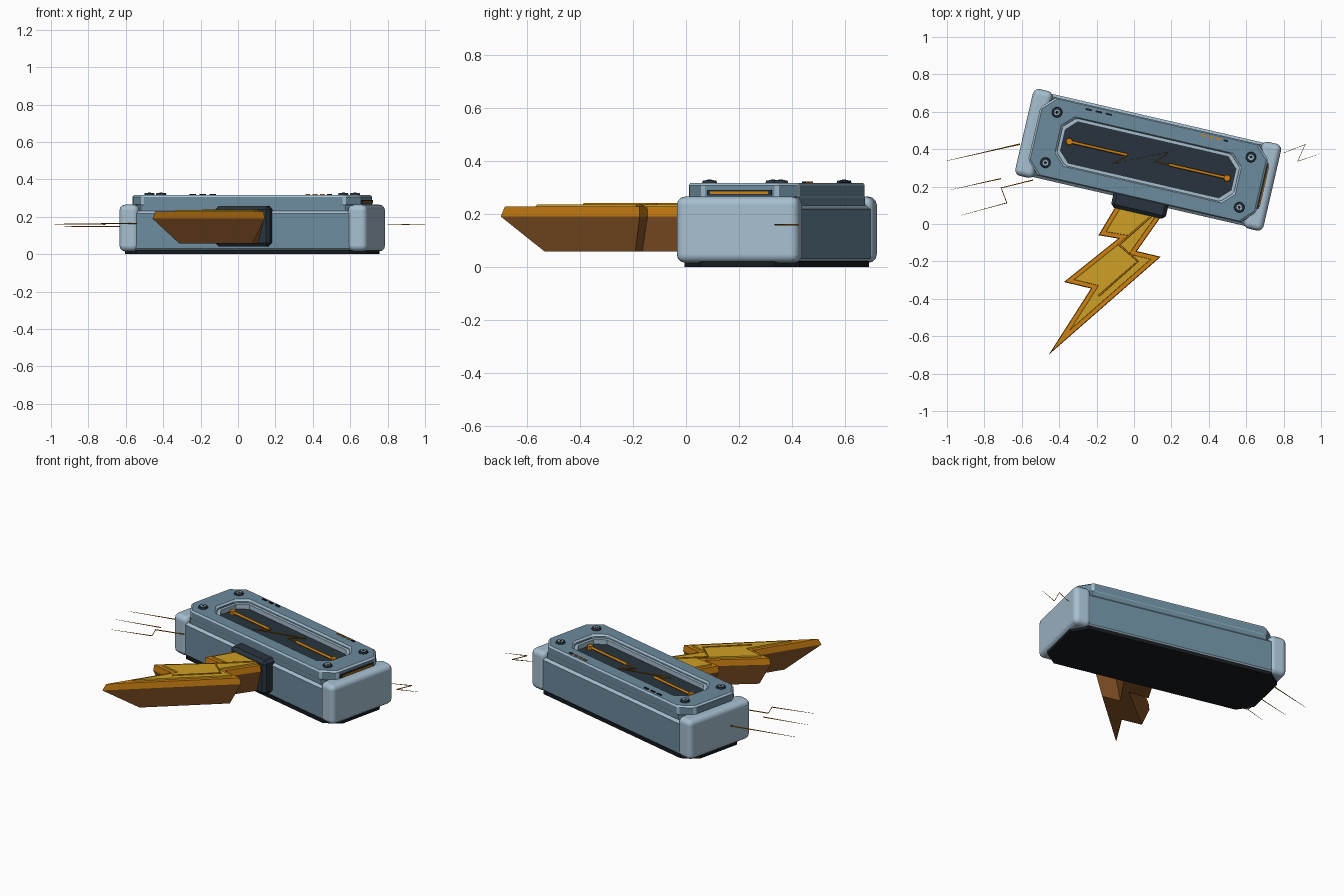
import bpy, bmesh, math
from mathutils import Matrix, Vector

cube = bpy.data.objects.get("Cube")
if cube:
    bpy.data.objects.remove(cube)


def material(name, color):
    m = bpy.data.materials.new(name)
    m.use_nodes = True
    m.diffuse_color = (*color, 1)
    m.node_tree.nodes["Principled BSDF"].inputs["Base Color"].default_value = (*color, 1)
    return m


STEEL = material("blue steel", (0.15, 0.26, 0.34))
PALE = material("pale steel", (0.38, 0.52, 0.63))
DARK = material("dark slate", (0.021, 0.034, 0.048))
BLACK = material("black rubber", (0.008, 0.011, 0.014))
ORANGE = material("orange", (0.62, 0.22, 0.006))
YELLOW = material("gold", (0.62, 0.35, 0.018))
BROWN = material("brown", (0.25, 0.09, 0.02))

# The head is turned about the vertical axis
HEAD = Matrix.Translation((0.076, 0.343, 0)) @ Matrix.Rotation(math.radians(-13.0), 4, 'Z')
WORLD = Matrix.Identity(4)


def finish(name, bm, mats, frame, bevel=0, segments=1):
    bmesh.ops.recalc_face_normals(bm, faces=bm.faces)
    me = bpy.data.meshes.new(name)
    bm.to_mesh(me)
    bm.free()
    for m in mats:
        me.materials.append(m)
    ob = bpy.data.objects.new(name, me)
    bpy.context.collection.objects.link(ob)
    ob.matrix_world = frame
    if bevel:
        mod = ob.modifiers.new("edge", 'BEVEL')
        mod.width, mod.segments, mod.material = bevel, segments, len(mats) - 1
        if segments > 1:
            me.shade_smooth()
            mod.harden_normals = True
    return ob


def octagon(l, w, c):
    return [(l, c - w), (l, w - c), (l - c, w), (c - l, w),
            (-l, w - c), (-l, c - w), (c - l, -w), (l - c, -w)]


def prism(name, low, z0, high, z1, mats, frame=HEAD, **kw):
    bm = bmesh.new()
    a = [bm.verts.new((x, y, z0)) for x, y in low]
    b = [bm.verts.new((x, y, z1)) for x, y in high]
    bm.faces.new(a)
    bm.faces.new(b)
    for i in range(len(a)):
        j = (i + 1) % len(a)
        bm.faces.new((a[i], a[j], b[j], b[i]))
    return finish(name, bm, mats, frame, **kw)


def ring(name, outer, inner, z0, z1, mats, **kw):
    bm = bmesh.new()
    loops = [[bm.verts.new((x, y, z)) for x, y in pts]
             for pts, z in ((outer, z0), (outer, z1), (inner, z1), (inner, z0))]
    n = len(outer)
    for k in range(4):
        p, q = loops[k], loops[(k + 1) % 4]
        for i in range(n):
            j = (i + 1) % n
            bm.faces.new((p[i], p[j], q[j], q[i]))
    return finish(name, bm, mats, HEAD, **kw)


def box(name, center, size, mats, **kw):
    bm = bmesh.new()
    bmesh.ops.create_cube(bm, size=1)
    bmesh.ops.scale(bm, vec=size, verts=bm.verts)
    bmesh.ops.translate(bm, vec=center, verts=bm.verts)
    return finish(name, bm, mats, HEAD, **kw)


def disc(name, center, radius, depth, mat, sides=16):
    bm = bmesh.new()
    bmesh.ops.create_cone(bm, cap_ends=True, segments=sides, radius1=radius,
                          radius2=radius * 0.85, depth=depth,
                          matrix=Matrix.Translation(center))
    return finish(name, bm, [mat], HEAD)


def wire(name, pts, radius, mat, frame=WORLD, taper=None):
    cu = bpy.data.curves.new(name, 'CURVE')
    cu.dimensions, cu.bevel_depth, cu.bevel_resolution = '3D', radius, 1
    cu.use_fill_caps = True
    sp = cu.splines.new('POLY')
    sp.points.add(len(pts) - 1)
    for i, p in enumerate(pts):
        sp.points[i].co = (*p, 1)
        if taper:
            sp.points[i].radius = taper[i]
    cu.materials.append(mat)
    ob = bpy.data.objects.new(name, cu)
    bpy.context.collection.objects.link(ob)
    ob.matrix_world = frame


def inset(pts, d):
    # Moves every side of an anticlockwise outline inward by d
    out = []
    for i in range(len(pts)):
        p, q, r = (Vector(pts[(i + k) % len(pts)]) for k in (-1, 0, 1))
        a, b = (q - p).normalized(), (r - q).normalized()
        na, nb = Vector((-a.y, a.x)), Vector((-b.y, b.x))
        out.append(tuple(q + (na + nb) * d / (1 + na.dot(nb))))
    return out


# Head body, base and end caps
base = octagon(0.665, 0.222, 0.08)
prism("base_plate", base, 0, base, 0.022, [BLACK])
core = octagon(0.62, 0.213, 0.06)
prism("head_core", core, 0.02, core, 0.262, [STEEL])
box("body_panel", (0, 0, 0.124), (1.2, 0.456, 0.215), [STEEL, PALE], bevel=0.014)
for side, label in ((1, "left"), (-1, "right")):
    box(label + "_end_cap", (side * 0.627, 0, 0.14), (0.108, 0.476, 0.25),
        [PALE], bevel=0.032, segments=3)

# Top frame with its sunken window
ring("top_frame", octagon(0.625, 0.215, 0.07), octagon(0.485, 0.13, 0.06),
     0.255, 0.317, [STEEL, PALE], bevel=0.01)
ring("window_liner", octagon(0.488, 0.133, 0.06), octagon(0.468, 0.113, 0.055),
     0.255, 0.297, [PALE])
floor = octagon(0.475, 0.12, 0.055)
prism("window_floor", floor, 0.255, floor, 0.268, [DARK])

# Glowing filament in the window
z = 0.28
for s in (-1, 1):
    wire("filament_rod", [(s * 0.433, 0, z), (s * 0.115, 0, z)], 0.008, ORANGE, HEAD)
    disc("filament_end", (s * 0.433, 0, z), 0.02, 0.02, ORANGE, 10)
wire("filament_spark", [(-0.115, 0, z), (-0.18, -0.064, z), (0.11, 0.072, z),
                        (0.04, 0, z), (0.115, 0, z)], 0.004, ORANGE, HEAD)

# Corner screws
for x in (-0.532, 0.532):
    for y in (-0.138, 0.138):
        disc("screw_ring", (x, y, 0.319), 0.03, 0.014, DARK)
        disc("screw_head", (x, y, 0.324), 0.018, 0.008, PALE)
        disc("screw_socket", (x, y, 0.327), 0.009, 0.005, BLACK, 6)

# Vent marks and indicator lights along the back edge
for x in (-0.37, -0.315, -0.26):
    box("vent_mark", (x, 0.19, 0.318), (0.034, 0.01, 0.008), [BLACK])
for i in range(4):
    box("indicator", (0.26 + i * 0.04, 0.193, 0.318), (0.024, 0.01, 0.008),
        [ORANGE if i < 3 else BLACK])

# Light strip on the left end
box("strip_slot", (0.627, 0, 0.28), (0.012, 0.25, 0.02), [DARK])
box("light_strip", (0.632, 0, 0.279), (0.012, 0.225, 0.009), [ORANGE])

# Handle collar
box("handle_collar", (0.01, -0.243, 0.15), (0.3, 0.095, 0.215), [DARK], bevel=0.018)

# Zigzag bolt handle
bolt = [(-0.04, 0.19), (-0.19, -0.06), (-0.085, -0.078), (-0.375, -0.31),
        (-0.23, -0.345), (-0.457, -0.70), (0.143, -0.175), (0.015, -0.145),
        (0.2, 0.118)]
prism("bolt_underside", inset(bolt, 0.031), 0.057, bolt, 0.19, [BROWN], WORLD)
prism("bolt_edge", bolt, 0.19, inset(bolt, 0.003), 0.228, [ORANGE], WORLD)
prism("bolt_face", inset(bolt, 0.024), 0.225, inset(bolt, 0.026), 0.236, [YELLOW], WORLD)
wire("bolt_ridge", [(0.085, 0.04, 0.236), (-0.08, -0.11, 0.236),
                    (0.02, -0.2, 0.236), (-0.19, -0.385, 0.236)][1:], 0.005, ORANGE)
wire("bolt_neck_ridge", [(0.09, 0.04, 0.236), (-0.08, -0.11, 0.236)], 0.005, ORANGE)

# Loose sparks at both ends
wire("long_spark", [(-1.0, 0.338, 0.148), (-0.61, 0.427, 0.148)], 0.004, ORANGE,
     taper=[0.2, 1])
wire("short_spark", [(-0.98, 0.183, 0.16), (-0.71, 0.243, 0.16)], 0.003, ORANGE,
     taper=[0.2, 1])
wire("bent_spark", [(-0.93, 0.045, 0.165), (-0.68, 0.113, 0.165),
                    (-0.71, 0.193, 0.165), (-0.54, 0.235, 0.165)], 0.003, ORANGE,
     taper=[0.2, 1, 1, 1])
wire("left_spark", [(0.80, 0.38, 0.158), (0.915, 0.425, 0.158),
                    (0.875, 0.335, 0.158), (1.0, 0.378, 0.158)], 0.003, ORANGE,
     taper=[0.4, 1, 1, 0.2])
